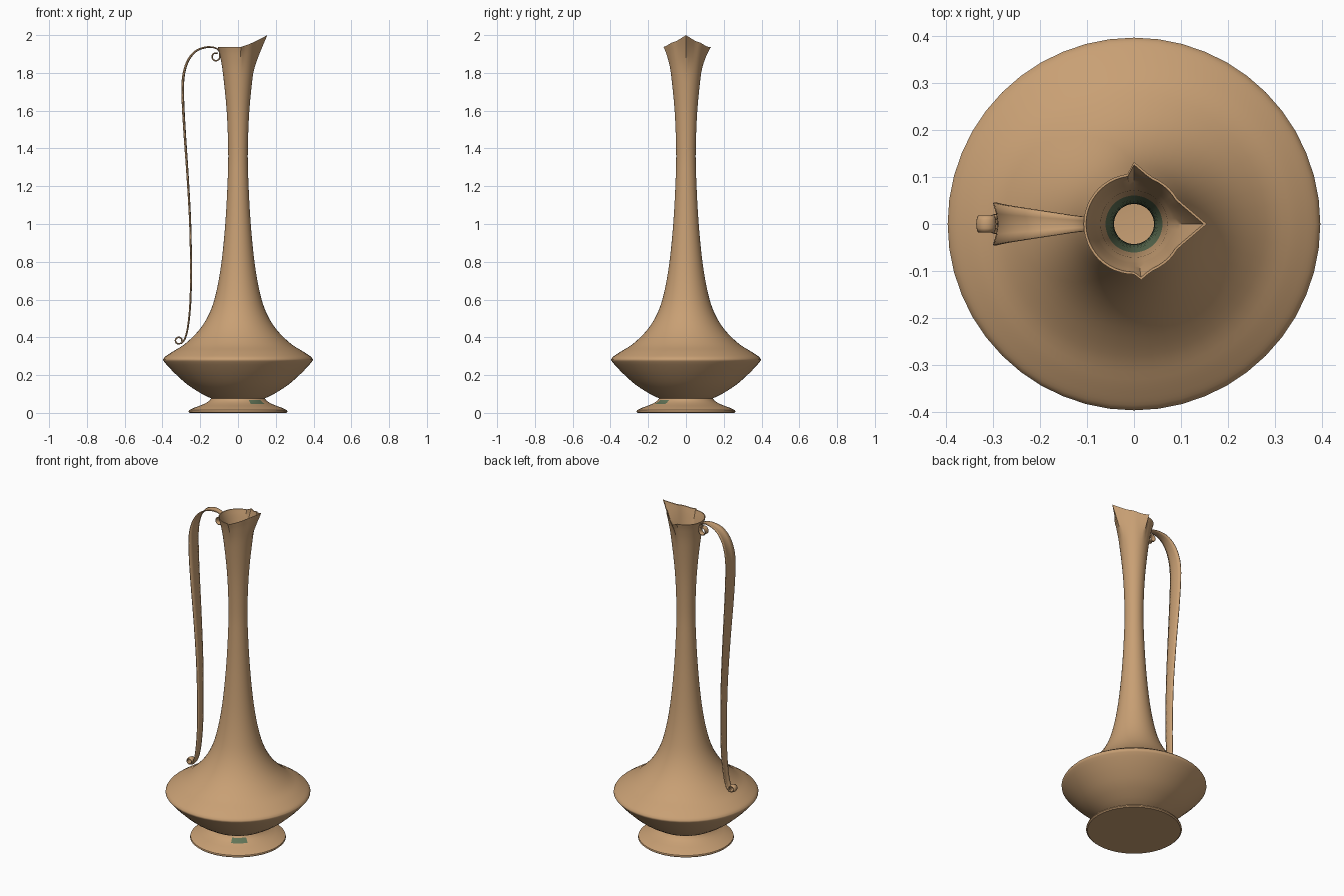
import bpy, bmesh, math
from mathutils import Vector

if "Cube" in bpy.data.objects:
    bpy.data.objects.remove(bpy.data.objects["Cube"])

SEG = 48


def material(name, rgb):
    m = bpy.data.materials.new(name)
    m.diffuse_color = (*rgb, 1)
    m.use_nodes = True
    m.node_tree.nodes["Principled BSDF"].inputs["Base Color"].default_value = m.diffuse_color
    return m


TAN = material("tan clay", (0.58, 0.35, 0.175))
GREEN = material("dull green", (0.12, 0.175, 0.095))


def smooth_path(pts, n=5):
    """Catmull-Rom curve through the points."""
    p = [Vector(q) for q in pts]
    p = [2 * p[0] - p[1]] + p + [2 * p[-1] - p[-2]]
    out = []
    for i in range(1, len(p) - 2):
        a, b, c, d = p[i - 1:i + 3]
        for k in range(n):
            t = k / n
            out.append(0.5 * (2 * b + (c - a) * t + (2 * a - 5 * b + 4 * c - d) * t * t
                              + (3 * b - a - 3 * c + d) * t ** 3))
    return out + [p[-2]]


def finish(name, bm):
    me = bpy.data.meshes.new(name)
    bm.to_mesh(me)
    bm.free()
    ob = bpy.data.objects.new(name, me)
    bpy.context.collection.objects.link(ob)
    me.materials.append(TAN)
    me.materials.append(GREEN)
    bpy.ops.object.select_all(action='DESELECT')
    ob.select_set(True)
    bpy.context.view_layer.objects.active = ob
    bpy.ops.object.shade_smooth_by_angle(angle=math.radians(40))
    return ob


def lathe(profile, shape=None):
    """Revolve (r, z) points, capping both ends; shape bends each point."""
    bm = bmesh.new()
    rings = []
    for r, z in profile:
        ring = []
        for i in range(SEG):
            a = 2 * math.pi * i / SEG
            co = shape(r, z, a) if shape else (r * math.cos(a), r * math.sin(a), z)
            ring.append(bm.verts.new(co))
        rings.append(ring)
    for lo, hi in zip(rings, rings[1:]):
        for i in range(SEG):
            j = (i + 1) % SEG
            bm.faces.new((lo[i], lo[j], hi[j], hi[i]))
    bm.faces.new(rings[0][::-1])
    bm.faces.new(rings[-1])
    return bm


# Foot, with a small green patch on its front right
bm = lathe([(0.255, 0), (0.262, 0.006), (0.26, 0.014), (0.235, 0.026), (0.205, 0.037),
            (0.177, 0.048), (0.16, 0.058), (0.148, 0.068), (0.14, 0.082)])
for f in bm.faces:
    c = f.calc_center_median()
    a = math.degrees(math.atan2(c.y, c.x))
    if abs(a + 52.5) < 15 and 0.048 < c.z < 0.068 and len(f.verts) == 4:
        f.material_index = 1
finish("foot", bm)


# Body and neck: the outer wall rises to the rim, the inner wall goes back down
def spout(r, z, a):
    """Pull the rim into a pointed, raised pouring lip on the +x side."""
    t = min(max((z - 1.78) / 0.157, 0), 1)
    t = t * t * (1.6 - 0.6 * t)
    if math.cos(a) > 0:
        tip = 0.132 / (abs(math.sin(a)) + 0.852 * math.cos(a)) * r / 0.107
        r += t * max(0, tip - r)
    x = r * math.cos(a)
    lift = 0.063 * t * min(max((x - 0.01) / 0.145, 0), 1.1) ** 1.3
    return x, r * math.sin(a), z + lift


lower = smooth_path([(0.138, 0.075), (0.19, 0.10), (0.265, 0.148), (0.33, 0.205),
                     (0.378, 0.255), (0.396, 0.278)], 3)
upper = smooth_path([(0.396, 0.284), (0.385, 0.298), (0.345, 0.325), (0.28, 0.366),
                     (0.205, 0.44), (0.15, 0.53), (0.115, 0.64), (0.087, 0.8),
                     (0.066, 1.02), (0.054, 1.25), (0.052, 1.4), (0.06, 1.6),
                     (0.08, 1.8), (0.095, 1.89), (0.107, 1.937)], 4)
outer = [tuple(p) for p in lower + upper]
inner = [(r - (0.005 if z > 1.8 else 0.009), z) for r, z in reversed(outer) if z > 0.1]
bm = lathe(outer + inner, spout)
bm.normal_update()
for f in bm.faces:
    c = f.calc_center_median()
    inward = f.normal.x * c.x + f.normal.y * c.y < 0
    if inward and 1.25 < c.z < 1.72 and len(f.verts) == 4:
        f.material_index = 1
finish("body_and_neck", bm)


# Handle: a slightly hollow strap with a curl at each end; points are x, z, half width
def curl(x, z, r, a0, a1, w):
    return [Vector((x + r * math.cos(math.radians(a0 + (a1 - a0) * i / 16)),
                    z + r * math.sin(math.radians(a0 + (a1 - a0) * i / 16)), w))
            for i in range(17)]


strap = smooth_path([(-0.097, 1.897, 0.015), (-0.103, 1.919, 0.015), (-0.13, 1.933, 0.018),
                     (-0.175, 1.932, 0.025), (-0.225, 1.91, 0.033), (-0.265, 1.855, 0.04),
                     (-0.286, 1.77, 0.045), (-0.287, 1.65, 0.045), (-0.278, 1.48, 0.042),
                     (-0.263, 1.25, 0.036), (-0.25, 1.0, 0.031), (-0.246, 0.75, 0.028),
                     (-0.25, 0.58, 0.026), (-0.262, 0.46, 0.024), (-0.278, 0.395, 0.022),
                     (-0.298, 0.367, 0.02)], 4)
path = (curl(-0.117, 1.885, 0.019, -300, 10, 0.015) + strap
        + curl(-0.314, 0.383, 0.019, -60, -380, 0.017))
bm = bmesh.new()
rows = []
for i, p in enumerate(path):
    d = path[min(i + 1, len(path) - 1)] - path[max(i - 1, 0)]
    n = Vector((d.y, -d.x)).normalized()
    row = []
    for s in (-1, -0.5, 0, 0.5, 1):
        k = 0.2 * p.z * s * s
        row.append(bm.verts.new((p.x + n.x * k, s * p.z, p.y + n.y * k)))
    rows.append(row)
for a, b in zip(rows, rows[1:]):
    for i in range(4):
        bm.faces.new((a[i], a[i + 1], b[i + 1], b[i]))
bmesh.ops.recalc_face_normals(bm, faces=bm.faces)
handle = finish("handle", bm)
mod = handle.modifiers.new("thickness", 'SOLIDIFY')
mod.thickness = 0.005
mod.offset = 0
